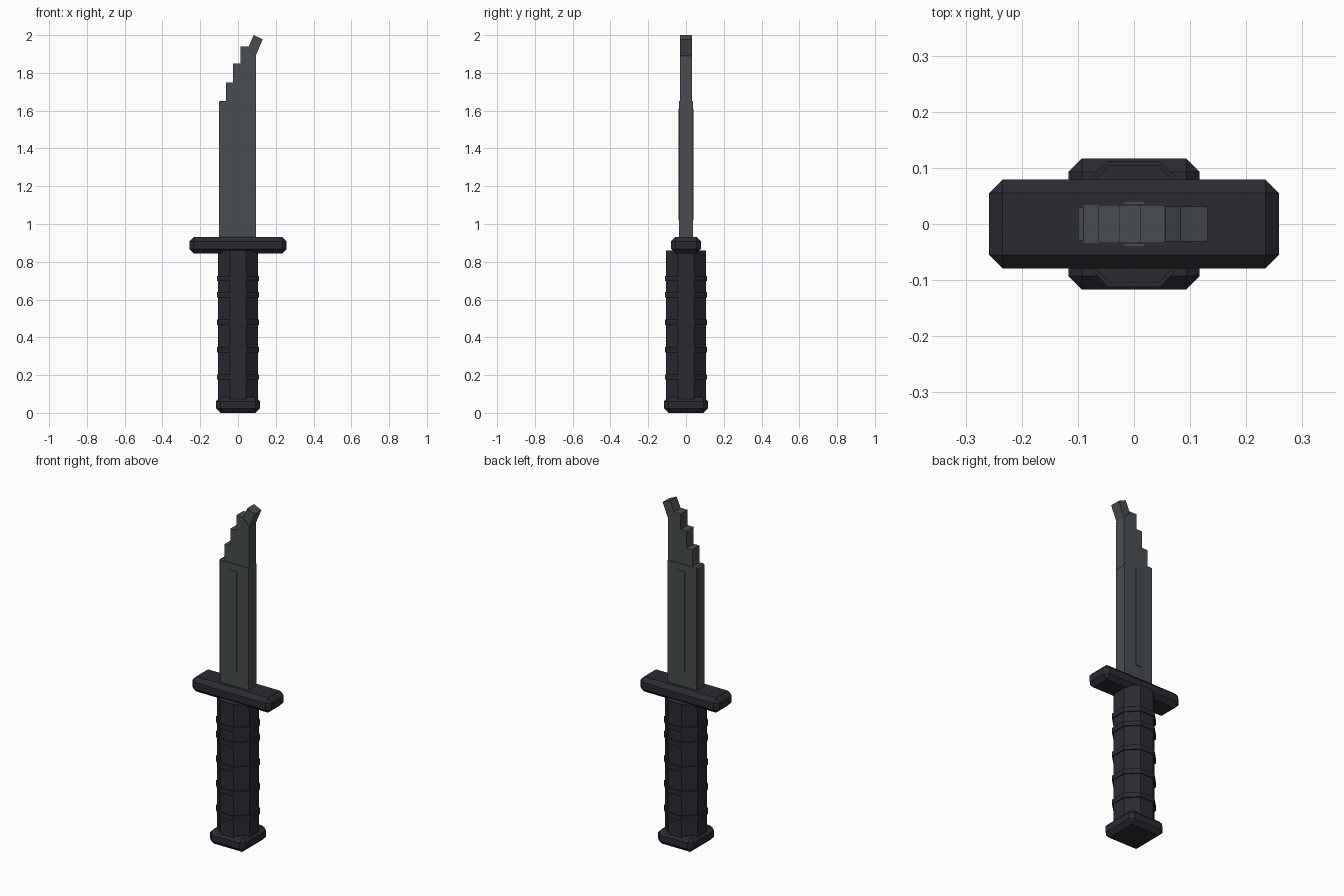
import bpy
import bmesh
import math
from mathutils import Matrix, Vector

cube = bpy.data.objects.get("Cube")
if cube:
    bpy.data.objects.remove(cube, do_unlink=True)


def make_material(name, color):
    mat = bpy.data.materials.new(name)
    mat.use_nodes = True
    mat.diffuse_color = color
    mat.node_tree.nodes["Principled BSDF"].inputs["Base Color"].default_value = color
    return mat


steel = make_material("dark steel", (0.066, 0.076, 0.082, 1))
black = make_material("matte black", (0.024, 0.024, 0.034, 1))


def finish(name, bm, mat):
    bmesh.ops.recalc_face_normals(bm, faces=bm.faces)
    mesh = bpy.data.meshes.new(name)
    bm.to_mesh(mesh)
    bm.free()
    mesh.materials.append(mat)
    obj = bpy.data.objects.new(name, mesh)
    bpy.context.collection.objects.link(obj)
    return obj


def box(name, size, center, mat, bevel=0, tilt=0):
    bm = bmesh.new()
    bmesh.ops.create_cube(bm, size=1)
    bmesh.ops.scale(bm, vec=size, verts=bm.verts)
    if bevel:
        bmesh.ops.bevel(bm, geom=bm.edges[:], offset=bevel, segments=1,
                        affect='EDGES', profile=0.5)
    bmesh.ops.transform(bm, verts=bm.verts, matrix=Matrix.Translation(center)
                        @ Matrix.Rotation(tilt, 4, 'Y'))
    return finish(name, bm, mat)


def octagon(name, apothem, bottom, top):
    bm = bmesh.new()
    radius = apothem / math.cos(math.pi / 8)
    bmesh.ops.create_cone(bm, cap_ends=True, segments=8, radius1=radius,
                          radius2=radius, depth=top - bottom,
                          matrix=Matrix.Translation((0, 0, (top + bottom) / 2))
                          @ Matrix.Rotation(math.pi / 8, 4, 'Z'))
    return finish(name, bm, black)


def plate(name, outline, half):
    # Extrude a front outline symmetrically through the thickness
    bm = bmesh.new()
    face = bm.faces.new([bm.verts.new((x, -half, z)) for x, z in outline])
    new = bmesh.ops.extrude_face_region(bm, geom=[face])["geom"]
    bmesh.ops.translate(bm, vec=Vector((0, 2 * half, 0)),
                        verts=[v for v in new if isinstance(v, bmesh.types.BMVert)])
    return finish(name, bm, steel)


# Handle: pommel, octagonal grip and raised rings
box("pommel", (0.234, 0.234, 0.085), (0, 0, 0.0425), black, 0.024)
octagon("grip", 0.105, 0.07, 0.86)
for i, z in enumerate((0.19, 0.335, 0.48, 0.625, 0.712)):
    octagon(f"grip_ring_{i + 1}", 0.112, z - 0.014, z + 0.014)

# Cross guard
box("guard", (0.516, 0.158, 0.088), (0, 0, 0.888), black, 0.024)

# Blade body with a slim cutting edge
plate("blade_body", [(-0.093, 0.9), (0.094, 0.9), (0.094, 1.65), (-0.093, 1.65)], 0.036)
plate("blade_edge", [(-0.1, 0.9), (-0.09, 0.9), (-0.09, 1.655), (-0.1, 1.648)], 0.03)

# Stepped upper blade
steps = [(-0.064, 1.75), (-0.027, 1.85), (0.012, 1.94)]
outline = [(0.095, 1.6), (-0.064, 1.6)]
for i, (x, z) in enumerate(steps):
    outline.append((x, z))
    outline.append((steps[i + 1][0] if i < 2 else 0.055, z))
outline.append((0.095, 1.89))
plate("blade_steps", outline, 0.033)

# Tilted tip block
plate("blade_tip", [(0.035, 1.89), (0.083, 2.0), (0.131, 1.978), (0.094, 1.89)], 0.031)

# Raised ribs on both flats
for name, side in (("front_rib", -1), ("back_rib", 1)):
    box(name, (0.04, 0.01, 0.59), (0, side * 0.036, 1.315), steel)
